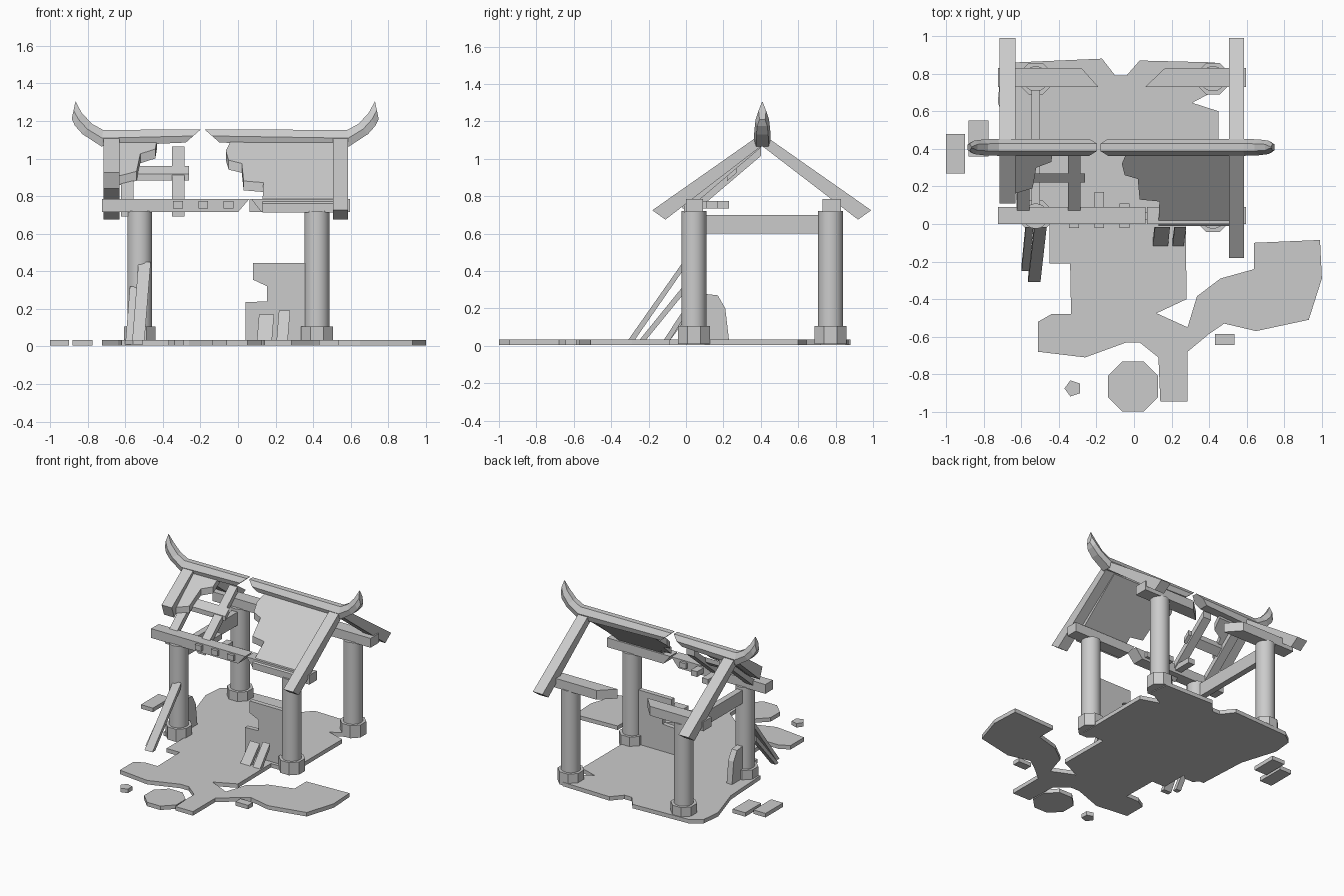
import bpy
import bmesh
import math
from mathutils import Matrix, Vector

default_cube = bpy.data.objects.get("Cube")
if default_cube:
    bpy.data.objects.remove(default_cube, do_unlink=True)

GREY = (0.6, 0.6, 0.6, 1)
stone = bpy.data.materials.new("weathered_grey")
stone.use_nodes = True
stone.diffuse_color = GREY
stone.node_tree.nodes["Principled BSDF"].inputs["Base Color"].default_value = GREY


def finish(name, bm):
    """Turn a bmesh into a named object with the grey material."""
    bmesh.ops.recalc_face_normals(bm, faces=bm.faces[:])
    mesh = bpy.data.meshes.new(name)
    bm.to_mesh(mesh)
    bm.free()
    mesh.materials.append(stone)
    obj = bpy.data.objects.new(name, mesh)
    bpy.context.collection.objects.link(obj)
    return obj


def loft(name, rings):
    """Skin a series of matching closed rings and cap both ends."""
    bm = bmesh.new()
    loops = [[bm.verts.new(point) for point in ring] for ring in rings]
    for lower, upper in zip(loops, loops[1:]):
        for i in range(len(lower)):
            bm.faces.new((lower[i - 1], lower[i], upper[i], upper[i - 1]))
    bm.faces.new(loops[0][::-1])
    bm.faces.new(loops[-1])
    return finish(name, bm)


def prism(name, axis, low, high, outline):
    """Extrude a flat outline along an axis."""
    place = {
        "x": lambda a, b, t: Vector((t, a, b)),
        "y": lambda a, b, t: Vector((a, t, b)),
        "z": lambda a, b, t: Vector((a, b, t)),
    }[axis]
    return loft(name, [[place(a, b, t) for a, b in outline] for t in (low, high)])


def rect(left, right, near, far):
    return [(left, near), (right, near), (right, far), (left, far)]


def polygon(x, y, radius, sides):
    """Regular outline around a centre."""
    turn = math.tau / sides
    return [(x + radius * math.cos(turn * (i + 0.5)), y + radius * math.sin(turn * (i + 0.5)))
            for i in range(sides)]


def pitched(name, low, high, outline):
    """Extrude a plan outline upwards and lift it onto the roof pitch."""
    panel = prism(name, "z", low, high, outline)
    for vertex in panel.data.vertices:
        vertex.co.z += 0.72 + 0.85 * vertex.co.y
    return panel


# Round pillars on octagonal footings
PILLAR_X = {"right": -0.523, "left": 0.42}
PILLAR_Y = {"front": 0.042, "back": 0.773}
for side, x in PILLAR_X.items():
    for end, y in PILLAR_Y.items():
        pillar = prism(f"{end}_{side}_pillar", "z", 0.02, 0.72, polygon(x, y, 0.067, 24))
        for face in pillar.data.polygons:
            face.use_smooth = abs(face.normal.z) < 0.5
        prism(f"{end}_{side}_footing", "z", 0.01, 0.105, polygon(x, y, 0.092, 8))

# Eave beams with snapped inner ends
BEAM_LOW, BEAM_TOP = 0.715, 0.785
BEAM_RIGHT, BEAM_LEFT = -0.725, 0.595
BACK_NEAR, BACK_FAR = 0.73, 0.83
prism("front_beam_right", "y", 0, 0.09, [
    (BEAM_RIGHT, BEAM_LOW), (0, BEAM_LOW), (0.06, BEAM_TOP), (BEAM_RIGHT, BEAM_TOP)])
prism("front_beam_left", "y", 0, 0.09, [
    (0.125, BEAM_LOW), (BEAM_LEFT, BEAM_LOW), (BEAM_LEFT, BEAM_TOP), (0.07, BEAM_TOP)])
prism("back_beam_right", "z", BEAM_LOW, BEAM_TOP, [
    (BEAM_RIGHT, BACK_NEAR), (-0.19, BACK_NEAR), (-0.28, BACK_FAR), (BEAM_RIGHT, BACK_FAR)])
prism("back_beam_left", "z", BEAM_LOW, BEAM_TOP, [
    (0.06, BACK_NEAR), (BEAM_LEFT, BACK_NEAR), (BEAM_LEFT, BACK_FAR), (0.165, BACK_FAR)])
prism("side_beam", "z", 0.6, 0.7, rect(-0.545, -0.5, 0.09, BACK_NEAR))

# Joist stubs through the front beam, each shorter than the last
for i in range(3):
    x = -0.32 + 0.135 * i
    prism("joist_stub", "z", 0.735, 0.775, rect(x - 0.026, x + 0.026, -0.02, 0.23 - 0.06 * i))

# Gable boards: one whole, one snapped at the front
back_half = [(0.405, 1.07), (0.92, 0.675), (0.99, 0.725), (0.405, 1.135)]
prism("left_gable", "x", 0.505, 0.585, back_half + [(-0.18, 0.725), (-0.11, 0.675)])
prism("right_gable", "x", -0.715, -0.63, back_half + [(0.11, 0.925), (0.14, 0.84)])

# Broken roof sheets over rafters and a purlin
pitched("roof_sheet", 0, 0.05, [
    (0.51, 0.4), (-0.03, 0.4), (-0.065, 0.32), (-0.05, 0.26), (0.02, 0.24),
    (0.03, 0.13), (0.135, 0.12), (0.13, -0.01), (0.51, -0.01)])
pitched("roof_fragment", 0, 0.05, [
    (-0.64, 0.4), (-0.43, 0.4), (-0.44, 0.33), (-0.52, 0.3), (-0.54, 0.19), (-0.64, 0.16)])
for x in (-0.59, -0.318):
    pitched("rafter", -0.045, 0.005, rect(x - 0.033, x + 0.033, 0.02, 0.4))
pitched("purlin", -0.025, 0.01, rect(-0.58, -0.26, 0.22, 0.27))


def ridge(name, side, top_start, low_start):
    """Half of the ridge, sweeping up to a pointed horn."""
    stations = [
        (top_start, 1.155, low_start, 1.085, 0.045),
        (0.65, 1.152, 0.66, 1.065, 0.045),
        (0.71, 1.185, 0.76, 1.13, 0.042),
        (0.765, 1.245, 0.8, 1.175, 0.036),
        (0.797, 1.305, 0.817, 1.21, 0.02)]
    rings = []
    for top_x, top_z, low_x, low_z, half in stations:
        top, low = Vector((top_x, top_z)), Vector((low_x, low_z))
        crest = 0.1 if top_z > 1.3 else 0.45
        ring = []
        for width, rise in ((-0.75, 0), (0.75, 0), (1, 0.5), (crest, 1), (-crest, 1), (-1, 0.5)):
            out, z = low.lerp(top, rise)
            ring.append((side * out - 0.068, 0.408 + half * width, z))
        rings.append(ring)
    loft(name, rings)


# Ridge halves
ridge("right_ridge", -1, 0.13, 0.21)
ridge("left_ridge", 1, -0.11, -0.03)

# Broken walls
prism("front_wall", "y", 0.025, 0.06, [
    (0.37, 0.03), (0.04, 0.03), (0.04, 0.235), (0.155, 0.24), (0.155, 0.32),
    (0.08, 0.355), (0.08, 0.445), (0.37, 0.445)])
prism("side_wall", "x", -0.545, -0.5, [
    (0.08, 0.03), (0.23, 0.03), (0.21, 0.2), (0.17, 0.27), (0.08, 0.28)])


def leaning_plank(name, x, width, foot, height):
    """Plank resting on the ground and leaning back, tilted slightly sideways."""
    plank = prism(name, "x", x - width / 2, x + width / 2, [
        (foot, 0.03), (foot + 0.035, 0.03), (-0.015, height - 0.045), (-0.015, height)])
    for vertex in plank.data.vertices:
        vertex.co.x += 0.08 * (vertex.co.z - height / 2)


# Leaning planks
leaning_plank("long_plank", -0.515, 0.065, -0.31, 0.45)
leaning_plank("narrow_plank", -0.568, 0.04, -0.25, 0.32)
leaning_plank("wide_short_plank", 0.145, 0.08, -0.12, 0.17)
leaning_plank("thin_short_plank", 0.24, 0.06, -0.12, 0.19)


def paving(name, outline):
    """Thin slab lying on the ground."""
    return prism(name, "z", 0.005, 0.035, outline)


# Cracked paving
paving("court_floor", [
    (-0.62, 0), (-0.64, 0.38), (-0.725, 0.65), (-0.71, 0.8), (-0.63, 0.86), (-0.17, 0.88),
    (-0.1, 0.79), (-0.04, 0.79), (0.03, 0.87), (0.43, 0.86), (0.45, 0.72),
    (0.31, 0.645), (0.45, 0.6), (0.45, 0)])
paving("path_floor", [
    (0.275, 0), (-0.45, 0), (-0.45, -0.21), (-0.34, -0.21), (-0.335, -0.48), (-0.44, -0.48),
    (-0.51, -0.52), (-0.51, -0.68), (-0.26, -0.71), (-0.04, -0.63), (0.03, -0.63),
    (0.13, -0.71), (0.14, -0.945), (0.285, -0.945), (0.285, -0.68), (0.4, -0.585),
    (0.285, -0.55), (0.12, -0.475), (0.28, -0.4)])
paving("branch_floor", [
    (0.285, -0.55), (0.4, -0.585), (0.48, -0.53), (0.65, -0.57), (0.93, -0.51), (1, -0.29),
    (0.99, -0.085), (0.64, -0.1), (0.64, -0.24), (0.46, -0.29), (0.335, -0.385)])
paving("round_slab", polygon(-0.005, -0.865, 0.145, 8))
paving("small_chip", polygon(-0.325, -0.875, 0.045, 5))
paving("large_chip", rect(0.43, 0.535, -0.645, -0.585))
paving("outer_tile", rect(-1, -0.9, 0.27, 0.48))
paving("inner_tile", rect(-0.88, -0.775, 0.36, 0.55))
